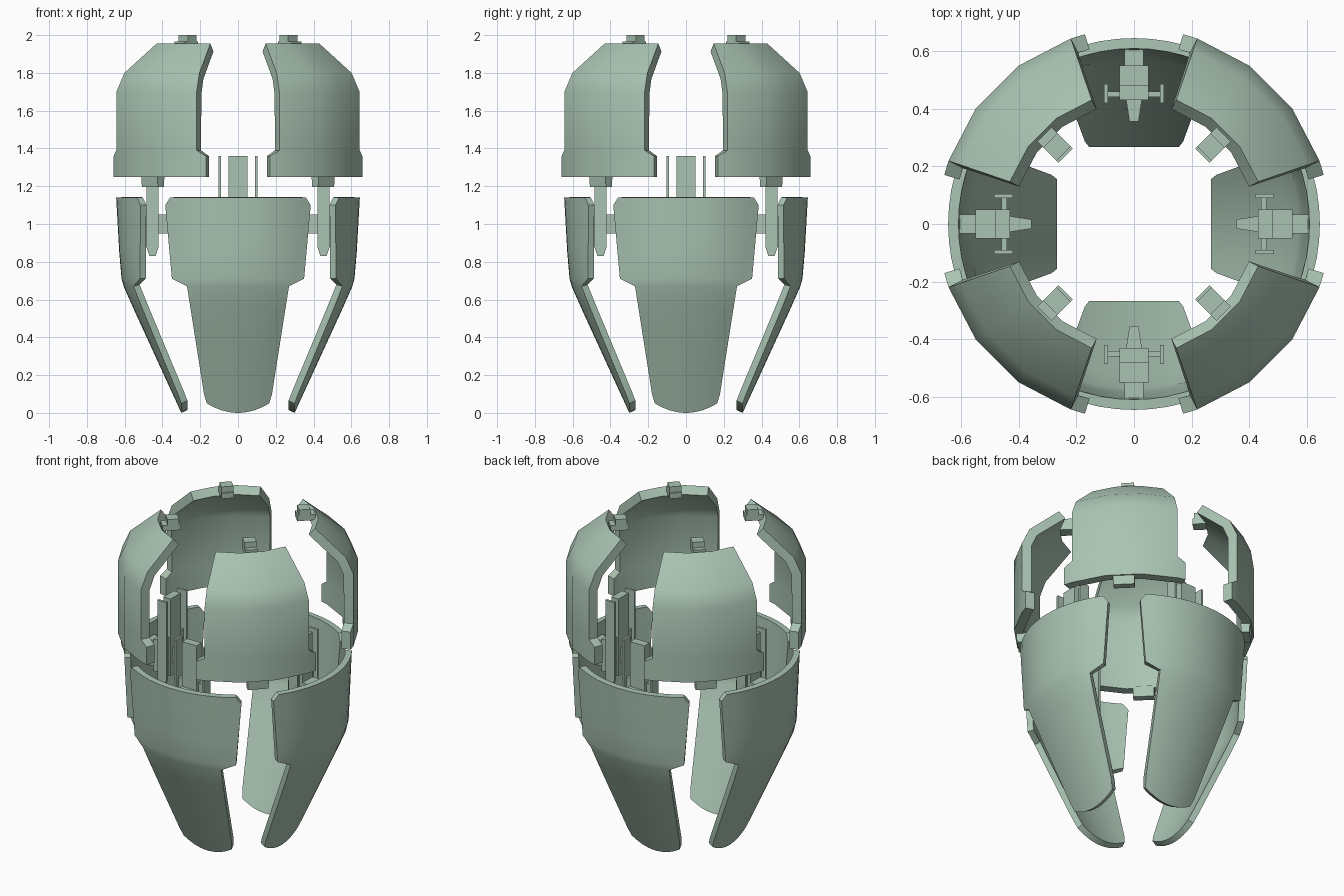
import bpy, bmesh, math
from mathutils import Matrix

if "Cube" in bpy.data.objects:
    bpy.data.objects.remove(bpy.data.objects["Cube"])

green = bpy.data.materials.new("sage_green")
green.diffuse_color = (0.40, 0.55, 0.45, 1)
green.use_nodes = True
green.node_tree.nodes["Principled BSDF"].inputs["Base Color"].default_value = green.diffuse_color


def interp(table, z):
    """Piecewise linear lookup in a list of (z, value)."""
    for (z0, a), (z1, b) in zip(table, table[1:]):
        if z <= z1:
            t = max(0, (z - z0) / (z1 - z0))
            return a + (b - a) * t
    return table[-1][1]


def finish(name, bm, thickness=0, turn=0):
    """Make a part facing -y, thicken it, then repeat it four times round z."""
    me = bpy.data.meshes.new(name)
    bm.to_mesh(me)
    bm.free()
    me.materials.append(green)
    ob = bpy.data.objects.new(name, me)
    bpy.context.collection.objects.link(ob)
    bpy.ops.object.select_all(action='DESELECT')
    ob.select_set(True)
    bpy.context.view_layer.objects.active = ob
    if thickness:
        mod = ob.modifiers.new("shell", 'SOLIDIFY')
        mod.thickness = thickness
        mod.offset = -1
        mod.use_even_offset = True
        bpy.ops.object.modifier_apply(modifier=mod.name)
    bpy.ops.object.shade_smooth_by_angle(angle=math.radians(32))
    ob.rotation_euler.z = math.radians(turn)
    for k in range(1, 4):
        other = ob.copy()
        other.name = f"{name}_{k + 1}"
        other.rotation_euler.z = math.radians(turn + 90 * k)
        bpy.context.collection.objects.link(other)


def sheet(rows):
    """Skin a grid of points; rows run upward, points run toward +x."""
    bm = bmesh.new()
    grid = [[bm.verts.new(p) for p in row] for row in rows]
    for a, b in zip(grid, grid[1:]):
        for i in range(len(a) - 1):
            bm.faces.new((a[i], a[i + 1], b[i + 1], b[i]))
    bmesh.ops.remove_doubles(bm, verts=bm.verts[:], dist=0.0005)
    return bm


def box(bm, x0, x1, y0, y1, z0, z1, inner=1.0, low=1.0):
    """Box; inner scales x on the axis-facing end, low scales depth at the bottom."""
    ret = bmesh.ops.create_cube(bm, size=1)
    cx, cy = (x0 + x1) / 2, (y0 + y1) / 2
    for v in ret["verts"]:
        sx = inner if v.co.y > 0 else 1
        sy = low if v.co.z < 0 else 1
        v.co = (cx + v.co.x * (x1 - x0) * sx, cy + v.co.y * (y1 - y0) * sy,
                z0 + (v.co.z + 0.5) * (z1 - z0))


# Upper petals: three facets round, with wider tabs at the bottom corners
rows = []
for z, r, end in [(1.25, .68, 30.5), (1.36, .68, 30.5), (1.39, .68, 26.2), (1.70, .68, 26.2),
                  (1.80, .635, 26.2), (1.955, .455, 26.2)]:
    row = []
    for a in (-end, -26.2, -8.7, 8.7, 26.2, end):
        t = math.radians(a)
        row.append((r * math.sin(t), -r * math.cos(t), z))
    rows.append(row)
finish("upper_petal", sheet(rows), 0.055, 45)

# Lower petals: curved at the top, straight taper to a rounded tip
half_width = [(0, .165), (.05, .172), (.67, .27), (.71, .35), (1.10, .385), (1.14, .36)]
depth = [(0, .30), (.66, .603), (.73, .622), (1.14, .645)]
bend = [(0, .58), (.67, .72), (.74, .65), (1.14, .645)]
rows = []
for z in (0, .1, .25, .4, .55, .67, .71, .85, 1.0, 1.10, 1.14):
    row = []
    for i in range(13):
        u = i / 6 - 1
        x = u * interp(half_width, z)
        zz = z + (.05 * u * u if z == 0 else 0)
        R = interp(bend, zz)
        row.append((x, -interp(depth, zz) + R - math.sqrt(R * R - x * x), zz))
    rows.append(row)
finish("lower_petal", sheet(rows), 0.036)

# Slider inside each lower petal
bm = bmesh.new()
box(bm, -.05, .05, -.48, -.43, .88, 1.36)
for s in (-1, 1):
    box(bm, s * .097 - .007, s * .097 + .007, -.485, -.42, .88, 1.36)
    box(bm, s * .097 - .007, s * .097 + .007, -.485, -.42, .83, .88, low=.5)
box(bm, -.10, .10, -.46, -.44, .88, 1.12)
finish("slider_rails", bm)

# Bracket joining the slider to the petal, with a tapered arm
bm = bmesh.new()
box(bm, -.05, .05, -.55, -.48, .88, 1.08)
box(bm, -.033, .033, -.62, -.55, .90, 1.06)
box(bm, -.035, .035, -.48, -.355, .95, 1.05, inner=.45)
finish("slider_bracket", bm)

# Hinge block under each upper petal
bm = bmesh.new()
box(bm, -.06, .06, -.665, -.61, 1.195, 1.26, low=.8)
finish("hinge_block", bm, turn=45)

# Latch on the top rim of each upper petal
bm = bmesh.new()
box(bm, -.035, .035, -.44, -.335, 1.93, 1.965)
box(bm, -.035, .035, -.41, -.345, 1.965, 2.0)
finish("top_latch", bm, turn=45)
